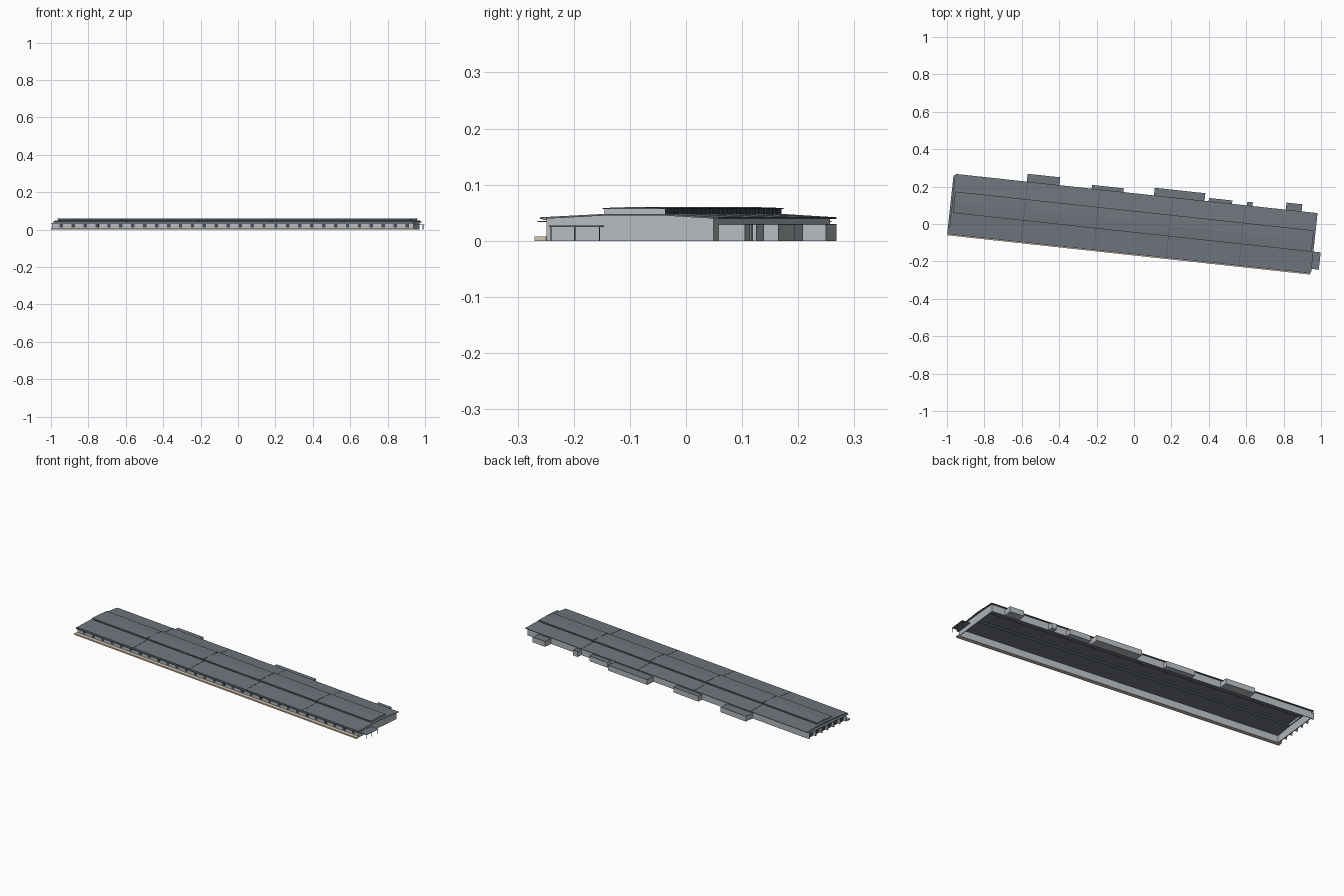
import bpy, bmesh
from math import radians
from mathutils import Matrix

if "Cube" in bpy.data.objects:
    bpy.data.objects.remove(bpy.data.objects["Cube"])

# Whole building is turned slightly about z
PLACE = Matrix.Translation((-0.004, 0.004, 0)) @ Matrix.Rotation(radians(-6.18), 4, 'Z')


def material(name, r, g, b):
    m = bpy.data.materials.new(name)
    m.diffuse_color = (r, g, b, 1)
    m.use_nodes = True
    m.node_tree.nodes["Principled BSDF"].inputs["Base Color"].default_value = m.diffuse_color
    return m


WALL = material("wall_grey", 0.47, 0.50, 0.52)
ROOF = material("roof_slate", 0.16, 0.18, 0.21)
DARK = material("dark_glass", 0.06, 0.08, 0.10)
SAND = material("sand_concrete", 0.66, 0.55, 0.42)


def finish(name, bm, mat):
    bmesh.ops.recalc_face_normals(bm, faces=bm.faces)
    bm.transform(PLACE)
    me = bpy.data.meshes.new(name)
    bm.to_mesh(me)
    bm.free()
    me.materials.append(mat)
    ob = bpy.data.objects.new(name, me)
    bpy.context.collection.objects.link(ob)
    return ob


def boxes(name, mat, items):
    """Each item is (u0, u1, v0, v1, z0, z1)."""
    bm = bmesh.new()
    for u0, u1, v0, v1, z0, z1 in items:
        m = Matrix.Translation(((u0 + u1) / 2, (v0 + v1) / 2, (z0 + z1) / 2))
        m = m @ Matrix.Diagonal((u1 - u0, v1 - v0, z1 - z0, 1))
        bmesh.ops.create_cube(bm, size=1, matrix=m)
    return finish(name, bm, mat)


def extrusion(name, mat, u0, u1, profile):
    """Extrude a (v, z) profile along the length."""
    bm = bmesh.new()
    f = bm.faces.new([bm.verts.new((u0, v, z)) for v, z in profile])
    new = bmesh.ops.extrude_face_region(bm, geom=[f])["geom"]
    bmesh.ops.translate(bm, vec=(u1 - u0, 0, 0),
                        verts=[e for e in new if isinstance(e, bmesh.types.BMVert)])
    return finish(name, bm, mat)


HU, VF, VB, T = 0.965, -0.150, 0.150, 0.003   # hall half length, front, back, wall
MF, MB, MU = -0.045, 0.062, 0.958             # raised centre: front, back, half length
EAVE, TOP = 0.042, 0.048

# Hall shell, open underneath
boxes("long_walls", WALL, [(-HU, HU, VF, VF + T, 0, EAVE - 0.002),
                           (-HU, HU, VB - T, VB, 0, EAVE - 0.002)])
for name, u in (("left_end_wall", -HU), ("right_end_wall", HU - T)):
    extrusion(name, WALL, u, u + T, [(VF + T, 0), (VB - T, 0), (VB - T, EAVE - 0.001),
                                     (MB, TOP - 0.002), (MF, TOP - 0.002), (VF + T, EAVE - 0.001)])

# Sloping side roofs
for name, eave, ridge in (("front_roof", -0.160, MF), ("back_roof", 0.160, MB)):
    extrusion(name, ROOF, -0.974, 0.974, [(eave, EAVE - 0.003), (ridge, TOP - 0.003),
                                          (ridge, TOP), (eave, EAVE)])
# Small flat closures at the ends of the raised centre
boxes("centre_roof_ends", ROOF, [(s * 0.966 - 0.008, s * 0.966 + 0.008, MF, MB, TOP - 0.003, TOP)
                                 for s in (-1, 1)])

# Raised centre: glazed sides, solid ends, shallow roof
boxes("clerestory_glass", DARK, [(-MU, MU, MF, MF + T, TOP - 0.003, 0.0575),
                                 (-MU, MU, MB - T, MB, TOP - 0.003, 0.0575)])
boxes("centre_end_walls", WALL, [(s * MU - 0.0015, s * MU + 0.0015, MF, MB, TOP - 0.003, 0.0575)
                                 for s in (-1, 1)])
N = 90
bars = []
for i in range(N + 1):
    u = -MU + 2 * MU * i / N
    for v in (MF, MB):
        bars.append((u - 0.0012, u + 0.0012, v - 0.001, v + 0.001, TOP - 0.001, 0.057))
boxes("clerestory_bars", ROOF, bars)
mid = (MF + MB) / 2
extrusion("centre_roof", ROOF, -0.964, 0.964,
          [(MF - 0.004, 0.0565), (MB + 0.004, 0.0565), (MB + 0.004, 0.0585),
           (mid, 0.0605), (MF - 0.004, 0.0585)])

# Cross seams dividing the roof into five bays
for i, u in enumerate((-0.585, -0.195, 0.195, 0.585)):
    a, b = u - 0.0012, u + 0.0012
    extrusion(f"front_seam_{i + 1}", DARK, a, b, [(-0.160, 0.0415), (MF, 0.0475), (MF, 0.049), (-0.160, 0.043)])
    extrusion(f"back_seam_{i + 1}", DARK, a, b, [(0.160, 0.0415), (MB, 0.0475), (MB, 0.049), (0.160, 0.043)])
    boxes(f"centre_seam_{i + 1}", DARK, [(a, b, MF - 0.004, MB + 0.004, 0.058, 0.0606)])

# Front: windows, thin canopy, pale gutter and loading plinth
wins = []
for i in range(30):
    u = -0.93 + 1.86 * i / 29
    wins.append((u - 0.009, u + 0.009, VF - 0.001, VF + 0.001, 0.012, 0.030))
boxes("front_windows", DARK, wins)
boxes("front_canopy", ROOF, [(-0.975, 0.970, -0.165, VF, 0.0340, 0.0355)])
boxes("front_gutter", SAND, [(-0.972, 0.972, -0.156, VF, 0.0375, 0.0400)])
boxes("front_plinth", SAND, [(-0.982, 0.968, -0.171, VF, 0, 0.008)])

# Left end: canopy and row of doors
boxes("left_canopy", ROOF, [(-0.983, -HU, -0.160, 0.150, 0.0340, 0.0355)])
boxes("left_doors", DARK, [(-0.967, -0.964, v - 0.014, v + 0.014, 0, 0.028)
                           for v in (-0.12, -0.072, -0.024, 0.024, 0.072, 0.12)])
boxes("left_pillars", WALL, [(-0.981, -HU, v - 0.003, v + 0.003, 0, 0.0345)
                             for v in (-0.144, -0.096, -0.048, 0, 0.048, 0.096, 0.144)])

# Right end: open porch on slim posts
boxes("porch_roof", ROOF, [(HU, 1.013, -0.140, -0.047, 0.0250, 0.0275)])
boxes("porch_posts", DARK, [(u - 0.001, u + 0.001, v - 0.001, v + 0.001, 0, 0.0255)
                            for u in (1.009,) for v in (-0.137, -0.094, -0.050)])

# Back: annexes of differing length and depth
annexes = [(-0.590, -0.414, 0.202), (-0.241, -0.070, 0.180), (0.094, 0.366, 0.201),
           (0.388, 0.514, 0.178), (0.594, 0.624, 0.180), (0.803, 0.888, 0.198)]
boxes("annex_blocks", WALL, [(a, b, VB - 0.001, v, 0, 0.0285) for a, b, v in annexes])
boxes("annex_roofs", ROOF, [(a, b, VB - 0.001, v, 0.0285, 0.0300) for a, b, v in annexes])
